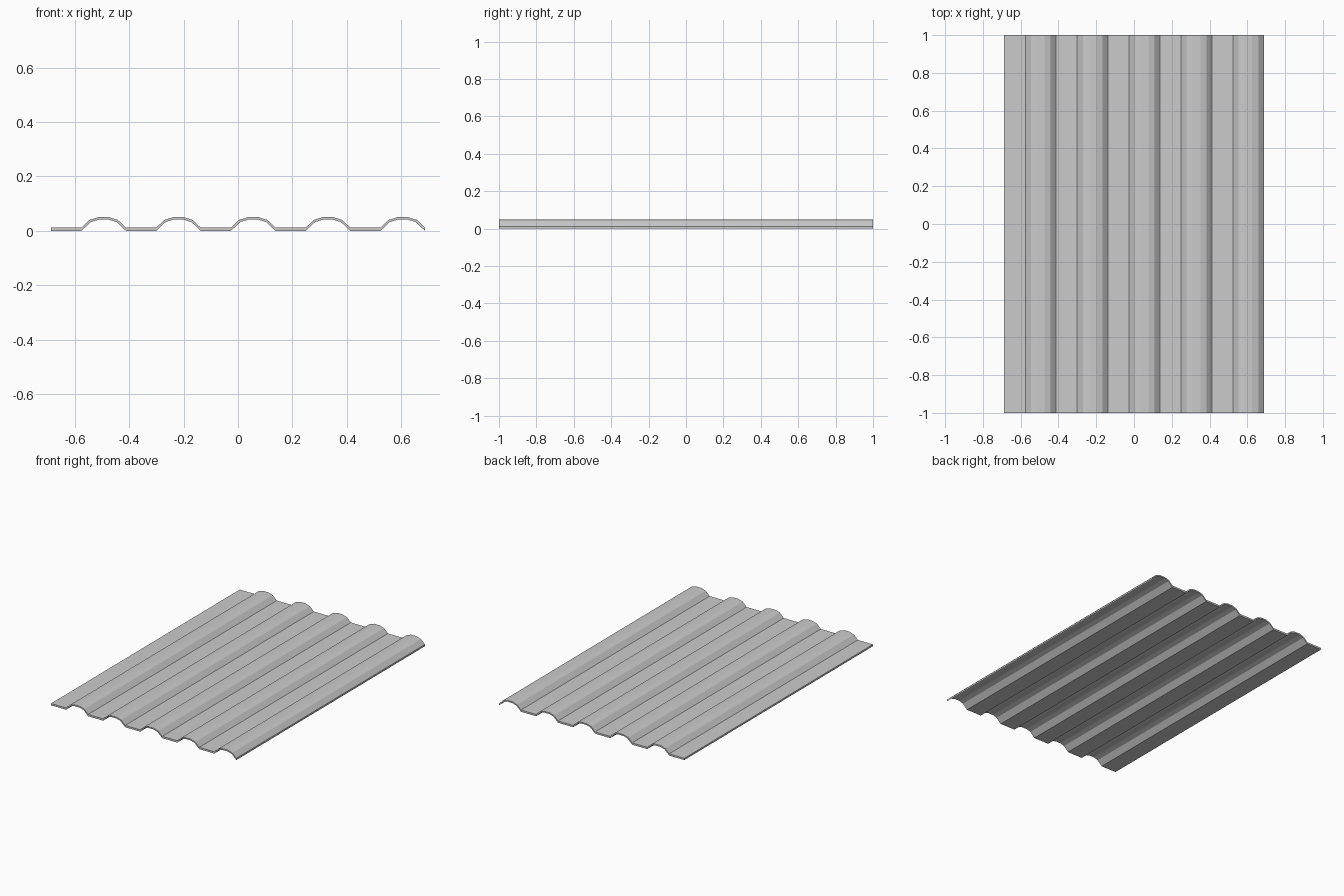
import bpy, bmesh

if "Cube" in bpy.data.objects:
    bpy.data.objects.remove(bpy.data.objects["Cube"])

PITCH, RIBS, HALF_LEN = 0.275, 5, 1.0
LEFT = -PITCH * RIBS / 2
FLAT = 0.112
MID = (FLAT + PITCH) / 2

# One rib: offset from rib centre, height, for the upper and lower skin
upper_half = [(0.0815, 0.012), (0.052, 0.040), (0.020, 0.050)]
lower_half = [(0.0815, 0.0), (0.048, 0.032), (0.018, 0.041)]


def skin(half):
    pts = [(LEFT, half[0][1])]
    for i in range(RIBS):
        c = LEFT + i * PITCH + MID
        pts += [(c - x, z) for x, z in half]
        pts += [(c + x, z) for x, z in reversed(half)]
    return pts


# Corrugated sheet: quad strips between the two skins, extruded along y
top, bottom = skin(upper_half), skin(lower_half)
bm = bmesh.new()
rows = [[bm.verts.new((x, y, z)) for x, z in pts]
        for pts, y in ((top, -HALF_LEN), (top, HALF_LEN),
                       (bottom, HALF_LEN), (bottom, -HALF_LEN))]
for a, b in zip(rows, rows[1:] + rows[:1]):
    for i in range(len(a) - 1):
        bm.faces.new((a[i], a[i + 1], b[i + 1], b[i]))
# Side edges
for i in (0, -1):
    bm.faces.new([r[i] for r in rows])
bmesh.ops.recalc_face_normals(bm, faces=bm.faces)
mesh = bpy.data.meshes.new("corrugated_sheet")
bm.to_mesh(mesh)
bm.free()
bpy.context.collection.objects.link(bpy.data.objects.new("corrugated_sheet", mesh))
